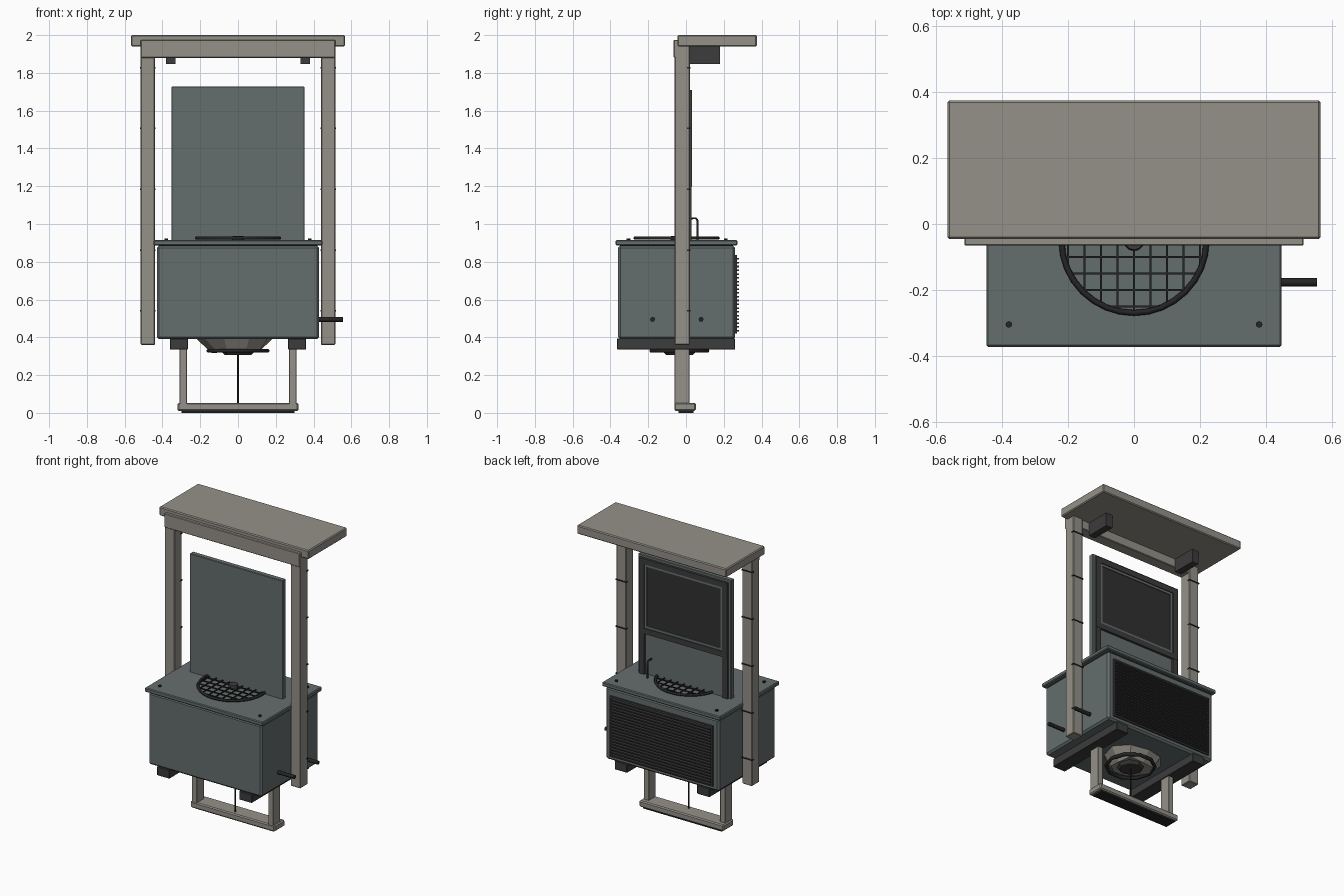
import bpy, bmesh, math, random
from mathutils import Vector

cube = bpy.data.objects.get("Cube")
if cube:
    bpy.data.objects.remove(cube, do_unlink=True)


def material(name, r, g, b):
    m = bpy.data.materials.new(name)
    m.use_nodes = True
    m.diffuse_color = (r, g, b, 1)
    m.node_tree.nodes["Principled BSDF"].inputs["Base Color"].default_value = (r, g, b, 1)
    return m


SLATE = material("slate_green", 0.13, 0.157, 0.155)
STONE = material("warm_grey", 0.30, 0.285, 0.25)
DARK = material("charcoal", 0.045, 0.045, 0.045)
BLACK = material("near_black", 0.018, 0.018, 0.018)
GLASS = material("dark_glass", 0.03, 0.03, 0.03)


def finish(bm, name, mat):
    bmesh.ops.recalc_face_normals(bm, faces=bm.faces)
    mesh = bpy.data.meshes.new(name)
    bm.to_mesh(mesh)
    bm.free()
    mesh.materials.append(mat)
    ob = bpy.data.objects.new(name, mesh)
    bpy.context.collection.objects.link(ob)
    return ob


def add_box(bm, x, y, z):
    """Add a box spanning the (low, high) pairs x, y and z."""
    verts = bmesh.ops.create_cube(bm, size=1)["verts"]
    for v in verts:
        v.co = Vector([(a + b) / 2 + c * (b - a) for (a, b), c in zip((x, y, z), v.co)])


def box(name, mat, x, y, z, bevel=0, mirror=False):
    bm = bmesh.new()
    add_box(bm, x, y, z)
    if mirror:
        add_box(bm, (-x[1], -x[0]), y, z)
    if bevel:
        bmesh.ops.bevel(bm, geom=bm.edges[:], offset=bevel, segments=1, affect='EDGES')
    return finish(bm, name, mat)


def frame(name, mat, x, z, width, y):
    """Upright rectangular frame, symmetric in x."""
    bm = bmesh.new()
    for s in (-1, 1):
        add_box(bm, sorted((s * x, s * (x - width))), y, z)
    for low in (z[0], z[1] - width):
        add_box(bm, (width - x, x - width), y, (low, low + width))
    return finish(bm, name, mat)


def rod(name, mat, points, radius, cyclic=False, sides=1):
    """Round bar swept along a path."""
    cu = bpy.data.curves.new(name, 'CURVE')
    cu.dimensions = '3D'
    cu.bevel_depth = radius
    cu.bevel_resolution = sides
    cu.use_fill_caps = True
    sp = cu.splines.new('POLY')
    sp.points.add(len(points) - 1)
    for p, co in zip(sp.points, points):
        p.co = (*co, 1)
    sp.use_cyclic_u = cyclic
    cu.materials.append(mat)
    ob = bpy.data.objects.new(name, cu)
    bpy.context.collection.objects.link(ob)
    return ob


def circle(r, y, z, n):
    return [(r * math.cos(2 * math.pi * i / n), y + r * math.sin(2 * math.pi * i / n), z)
            for i in range(n)]


# Portal frame and roof
box("portal_posts", STONE, (0.44, 0.515), (-0.06, 0.02), (0.36, 1.97), 0.004, True)
box("portal_header", STONE, (-0.515, 0.515), (-0.066, 0.012), (1.88, 1.975), 0.004)
box("roof_slab", STONE, (-0.567, 0.567), (-0.045, 0.375), (1.94, 2.0), 0.006)
box("roof_brackets", DARK, (0.33, 0.38), (0.01, 0.18), (1.848, 1.945), 0, True)
bands = bmesh.new()
for s in (-1, 1):
    for i in range(5):
        z = 0.54 + 0.322 * i
        add_box(bands, sorted((s * 0.437, s * 0.519)), (0.005, 0.024), (z - 0.004, z + 0.004))
finish(bands, "post_bands", BLACK)

# Cabinet, lid and skids
box("cabinet", SLATE, (-0.43, 0.43), (-0.36, 0.26), (0.39, 0.885), 0.012)
box("lid_gasket", BLACK, (-0.42, 0.42), (-0.35, 0.25), (0.875, 0.89))
box("lid", SLATE, (-0.448, 0.448), (-0.373, 0.272), (0.887, 0.915), 0.005)
box("skids", DARK, (0.265, 0.36), (-0.365, 0.26), (0.335, 0.395), 0.003, True)
bolts = bmesh.new()
for x in (-0.38, 0.38):
    for y in (-0.305, 0.21):
        made = bmesh.ops.create_cone(bolts, cap_ends=True, segments=8, radius1=0.01,
                                     radius2=0.01, depth=0.012)["verts"]
        bmesh.ops.translate(bolts, verts=made, vec=(x, y, 0.918))
finish(bolts, "lid_bolts", BLACK)

# Rear vent with slats
box("vent_back", BLACK, (-0.385, 0.385), (0.255, 0.263), (0.425, 0.83))
slats = bmesh.new()
for i in range(20):
    z = 0.435 + 0.02 * i
    add_box(slats, (-0.38, 0.38), (0.26, 0.281), (z - 0.004, z + 0.004))
finish(slats, "vent_slats", DARK)
frame("vent_rim", DARK, 0.39, (0.42, 0.835), 0.012, (0.258, 0.27))

# Side pipes
for label, y in (("front", -0.177), ("rear", 0.08)):
    rod(label + "_side_pipe", BLACK, [(0.42, y, 0.495), (0.555, y, 0.495)], 0.013, sides=2)

# Round guard on the lid
CY, R = -0.05, 0.22
rod("guard_ring", BLACK, circle(R, CY, 0.925, 32), 0.009, True)
bars = bmesh.new()
for i in range(-4, 5):
    d = 0.05 * i
    h = math.sqrt(R * R - d * d)
    add_box(bars, (d - 0.003, d + 0.003), (CY - h, CY + h), (0.922, 0.928))
    add_box(bars, (-h, h), (CY + d - 0.003, CY + d + 0.003), (0.924, 0.93))
finish(bars, "guard_bars", BLACK)
hub = bmesh.new()
bmesh.ops.create_cone(hub, cap_ends=True, segments=12, radius1=0.032, radius2=0.028, depth=0.022)
finish(hub, "guard_hub", DARK).location = (0, CY, 0.926)

# Upright panel with a sash on its back
box("back_panel", SLATE, (-0.353, 0.353), (-0.02, 0.016), (0.912, 1.727), 0.003)
frame("sash_frame", DARK, 0.335, (1.195, 1.71), 0.038, (0.012, 0.032))
frame("sash_trim", SLATE, 0.297, (1.233, 1.672), 0.016, (0.012, 0.026))
box("sash_glass", GLASS, (-0.281, 0.281), (0.014, 0.02), (1.249, 1.656))
box("sash_stiles", DARK, (0.297, 0.335), (0.012, 0.03), (0.915, 1.195), 0, True)
rod("hook_pipe", BLACK, [(0.25, 0.06, 0.91), (0.25, 0.06, 1.02),
                         (0.25, 0.053, 1.03), (0.25, 0.015, 1.03)], 0.006)

# Lower stand
box("stand_uprights", STONE, (0.27, 0.31), (-0.06, 0.018), (0.02, 0.39), 0.003, True)
box("stand_sill", STONE, (-0.32, 0.32), (-0.062, 0.052), (0.01, 0.053), 0.007)
box("sill_pad", BLACK, (-0.3, 0.3), (-0.04, 0.04), (0, 0.012))
rod("centre_rod", BLACK, [(0, -0.03, 0.045), (0, -0.03, 0.33)], 0.005)

# Faceted dish and ring under the cabinet
random.seed(4)
dish = bmesh.new()
bmesh.ops.create_cone(dish, cap_ends=True, segments=9, radius1=0.13, radius2=0.2, depth=0.075)
for v in dish.verts:
    v.co.x += random.uniform(-0.015, 0.015)
    v.co.y = v.co.y * 0.85 + random.uniform(-0.015, 0.015)
    v.co.z += random.uniform(-0.008, 0.008)
finish(dish, "under_dish", STONE).location = (-0.015, -0.035, 0.36)
rod("under_ring", BLACK, circle(0.155, -0.035, 0.329, 10), 0.012, True)
blades = bmesh.new()
bmesh.ops.create_cone(blades, cap_ends=True, segments=8, radius1=0.07, radius2=0.09, depth=0.02)
finish(blades, "under_hub", DARK).location = (0, -0.035, 0.316)
